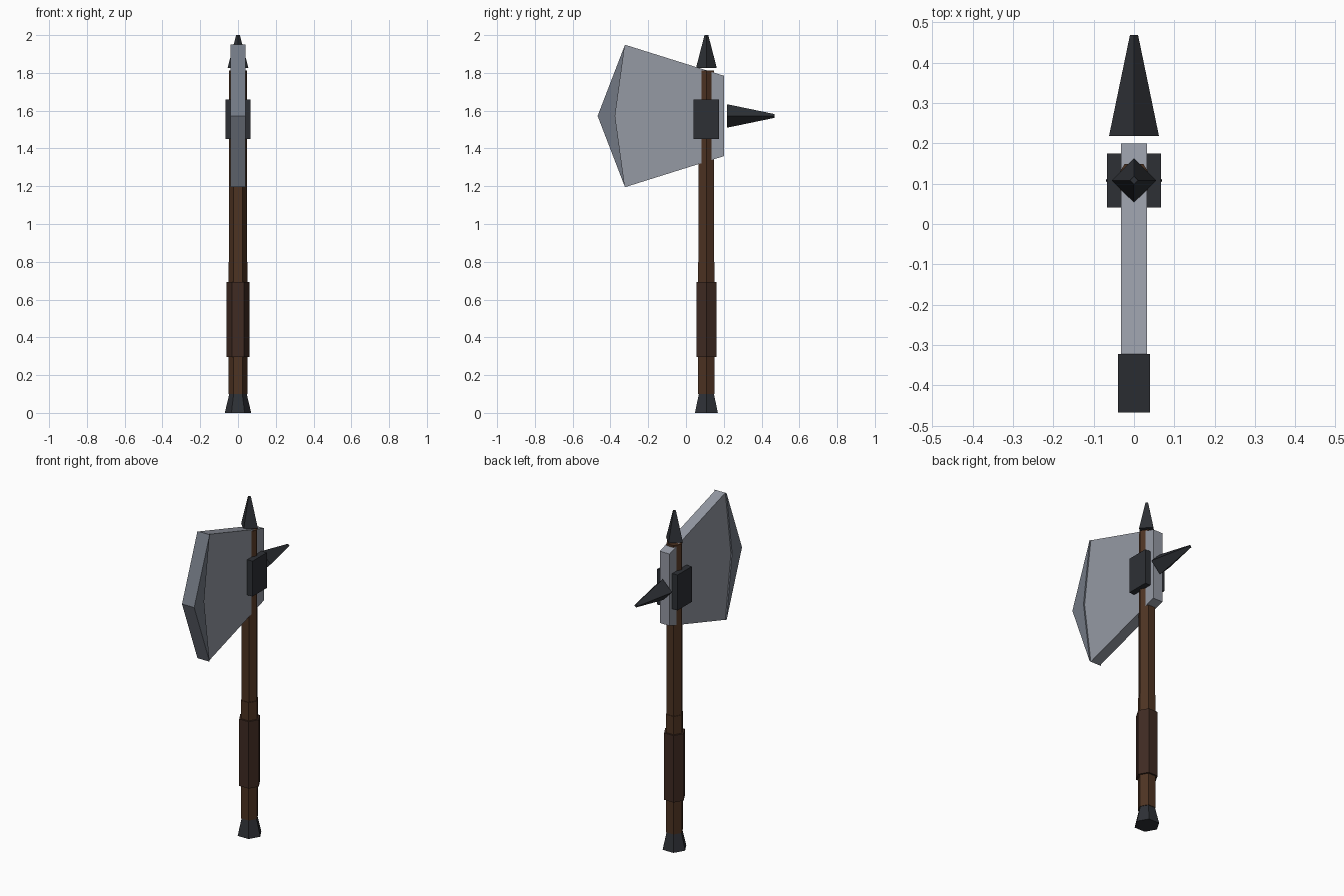
import bpy, bmesh, math
from mathutils import Matrix

if "Cube" in bpy.data.objects:
    bpy.data.objects.remove(bpy.data.objects["Cube"])

AXIS_Y = 0.108   # handle axis
MID_Z = 1.572    # height of blade centre


def material(name, rgb):
    m = bpy.data.materials.new(name)
    m.diffuse_color = (*rgb, 1)
    m.use_nodes = True
    m.node_tree.nodes["Principled BSDF"].inputs["Base Color"].default_value = m.diffuse_color
    return m


STEEL = material("steel", (0.30, 0.32, 0.37))
EDGE = material("edge_steel", (0.17, 0.19, 0.23))
IRON = material("dark_iron", (0.027, 0.03, 0.036))
WOOD = material("wood", (0.075, 0.033, 0.016))
LEATHER = material("leather", (0.05, 0.024, 0.016))


def finish(name, bm, mat):
    bmesh.ops.recalc_face_normals(bm, faces=bm.faces)
    me = bpy.data.meshes.new(name)
    bm.to_mesh(me)
    bm.free()
    me.materials.append(mat)
    ob = bpy.data.objects.new(name, me)
    bpy.context.collection.objects.link(ob)
    return ob


def cone(name, sides, r1, r2, length, matrix, mat):
    """Faceted cone from the matrix origin along its z, first corner on +x."""
    bm = bmesh.new()
    rings = [[bm.verts.new((r * math.cos(2 * math.pi * i / sides),
                            r * math.sin(2 * math.pi * i / sides), z))
              for i in range(sides)] for r, z in ((r1, 0), (r2, length))]
    for i in range(sides):
        j = (i + 1) % sides
        bm.faces.new((rings[0][i], rings[0][j], rings[1][j], rings[1][i]))
    for ring in rings:
        bm.faces.new(ring)
    bm.transform(matrix)
    return finish(name, bm, mat)


def upright(name, sides, r1, r2, z1, z2, mat):
    return cone(name, sides, r1, r2, z2 - z1, Matrix.Translation((0, AXIS_Y, z1)), mat)


def slab(name, profile, half, mat):
    """Extrude a (y, z) profile across x."""
    bm = bmesh.new()
    face = bm.faces.new([bm.verts.new((-half, y, z)) for y, z in profile])
    ext = bmesh.ops.extrude_face_region(bm, geom=[face])
    verts = [v for v in ext["geom"] if isinstance(v, bmesh.types.BMVert)]
    bmesh.ops.translate(bm, verts=verts, vec=(2 * half, 0, 0))
    return finish(name, bm, mat)


# Handle, grip and pommel
upright("pommel", 6, 0.07, 0.045, 0, 0.105, IRON)
upright("lower_handle", 6, 0.05, 0.05, 0.10, 0.80, WOOD)
upright("upper_handle", 6, 0.047, 0.047, 0.80, 1.813, WOOD)
upright("grip_wrap", 6, 0.061, 0.061, 0.295, 0.692, LEATHER)

# Spikes
upright("top_spike", 4, 0.055, 0.01, 1.826, 2.0, IRON)
cone("back_spike", 4, 0.062, 0.01, 0.251,
     Matrix.Translation((0, 0.218, MID_Z)) @ Matrix.Rotation(-math.pi / 2, 4, 'X'), IRON)

# Blade and cutting edge
slab("blade", [(-0.323, MID_Z + 0.377), (0.2, MID_Z + 0.213), (0.2, MID_Z - 0.213),
               (-0.323, MID_Z - 0.377), (-0.375, MID_Z)], 0.032, STEEL)
slab("cutting_edge", [(-0.323, MID_Z + 0.377), (-0.375, MID_Z),
                      (-0.323, MID_Z - 0.377), (-0.468, MID_Z)], 0.04, EDGE)

# Clamp plates either side of the head
for side, label in ((-1, "left"), (1, "right")):
    bm = bmesh.new()
    bmesh.ops.create_cube(bm, size=1, matrix=Matrix.Translation((side * 0.049, AXIS_Y, 1.555))
                          @ Matrix.Diagonal((0.036, 0.134, 0.21, 1)))
    finish(label + "_clamp_plate", bm, IRON)
